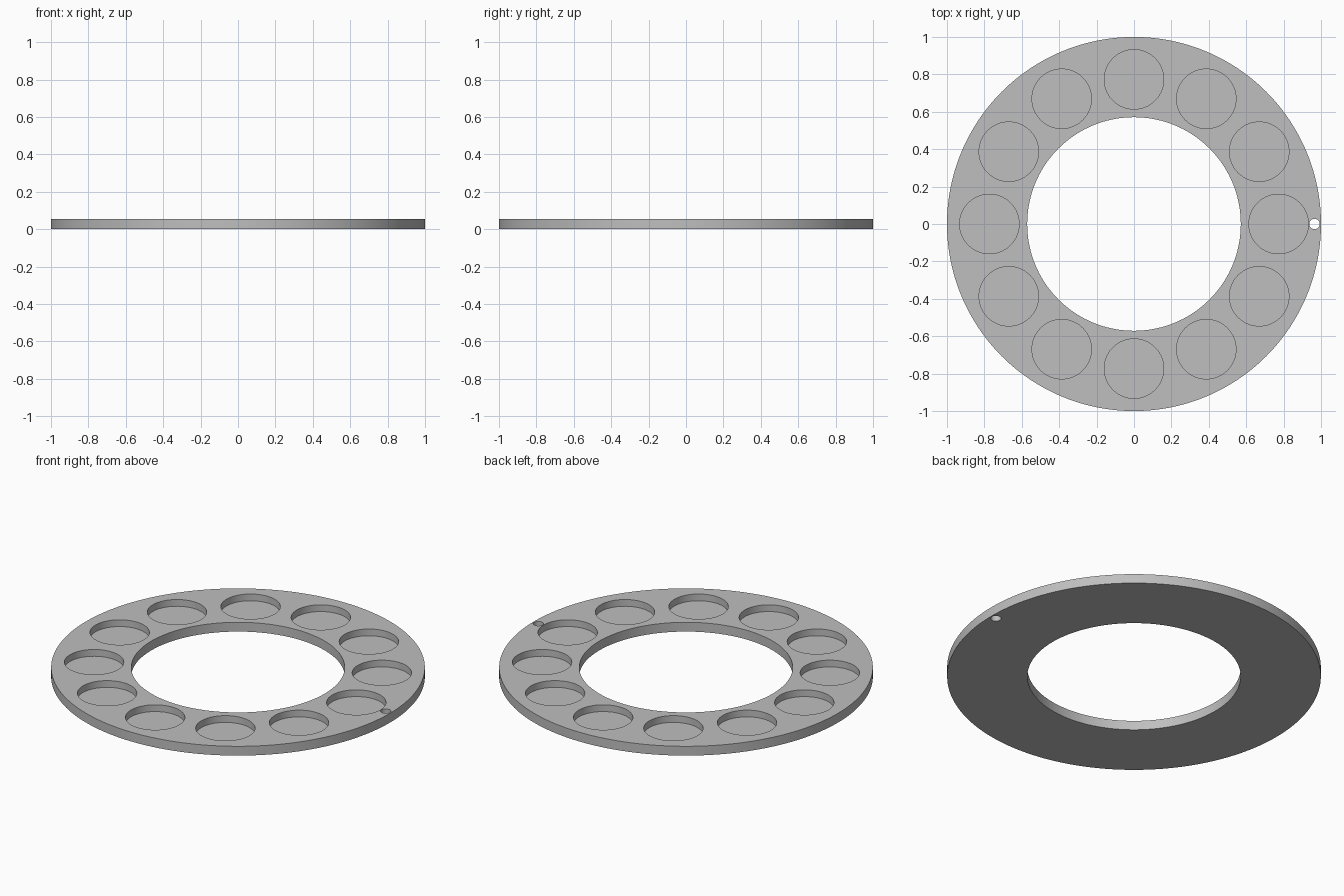
import bpy
import math

THICKNESS = 0.055
FLOOR = 0.015
POCKETS = 12
POCKET_ORBIT = 0.773

cube = bpy.data.objects.get("Cube")
if cube:
    bpy.data.objects.remove(cube, do_unlink=True)

# Plain grey material
grey = bpy.data.materials.new("plain_grey")
grey.use_nodes = True
colour = (0.52, 0.52, 0.52, 1)
grey.diffuse_color = colour
grey.node_tree.nodes["Principled BSDF"].inputs["Base Color"].default_value = colour


def cylinder(name, radius, bottom, top, x=0, y=0, sides=64):
    bpy.ops.mesh.primitive_cylinder_add(
        vertices=sides, radius=radius, depth=top - bottom,
        location=(x, y, (bottom + top) / 2))
    obj = bpy.context.object
    obj.name = name
    obj.data.materials.append(grey)
    return obj


# Disc blank
ring = cylinder("carousel_ring", 1, 0, THICKNESS, sides=192)

# Cutters: central opening, index hole and blind pockets
above = THICKNESS + 0.1
cutters = [
    cylinder("centre_cutter", 0.571, -0.1, above, sides=144),
    cylinder("index_hole_cutter", 0.028, -0.1, above, x=0.965, sides=32),
]
for i in range(POCKETS):
    a = math.tau * i / POCKETS
    cutters.append(cylinder("pocket_cutter", 0.159, FLOOR, above,
                            POCKET_ORBIT * math.cos(a), POCKET_ORBIT * math.sin(a)))

# Join the separate cutters and subtract them at once
bpy.ops.object.select_all(action="DESELECT")
for c in cutters:
    c.select_set(True)
bpy.context.view_layer.objects.active = cutters[0]
bpy.ops.object.join()
cutter = bpy.context.object
cutter.hide_render = True

bpy.ops.object.select_all(action="DESELECT")
ring.select_set(True)
bpy.context.view_layer.objects.active = ring
cut = ring.modifiers.new("openings", "BOOLEAN")
cut.operation = "DIFFERENCE"
cut.solver = "EXACT"
cut.object = cutter
bpy.ops.object.modifier_apply(modifier=cut.name)
bpy.data.objects.remove(cutter, do_unlink=True)

# Round walls smooth, rims sharp
bpy.ops.object.shade_smooth_by_angle(angle=math.radians(30))
